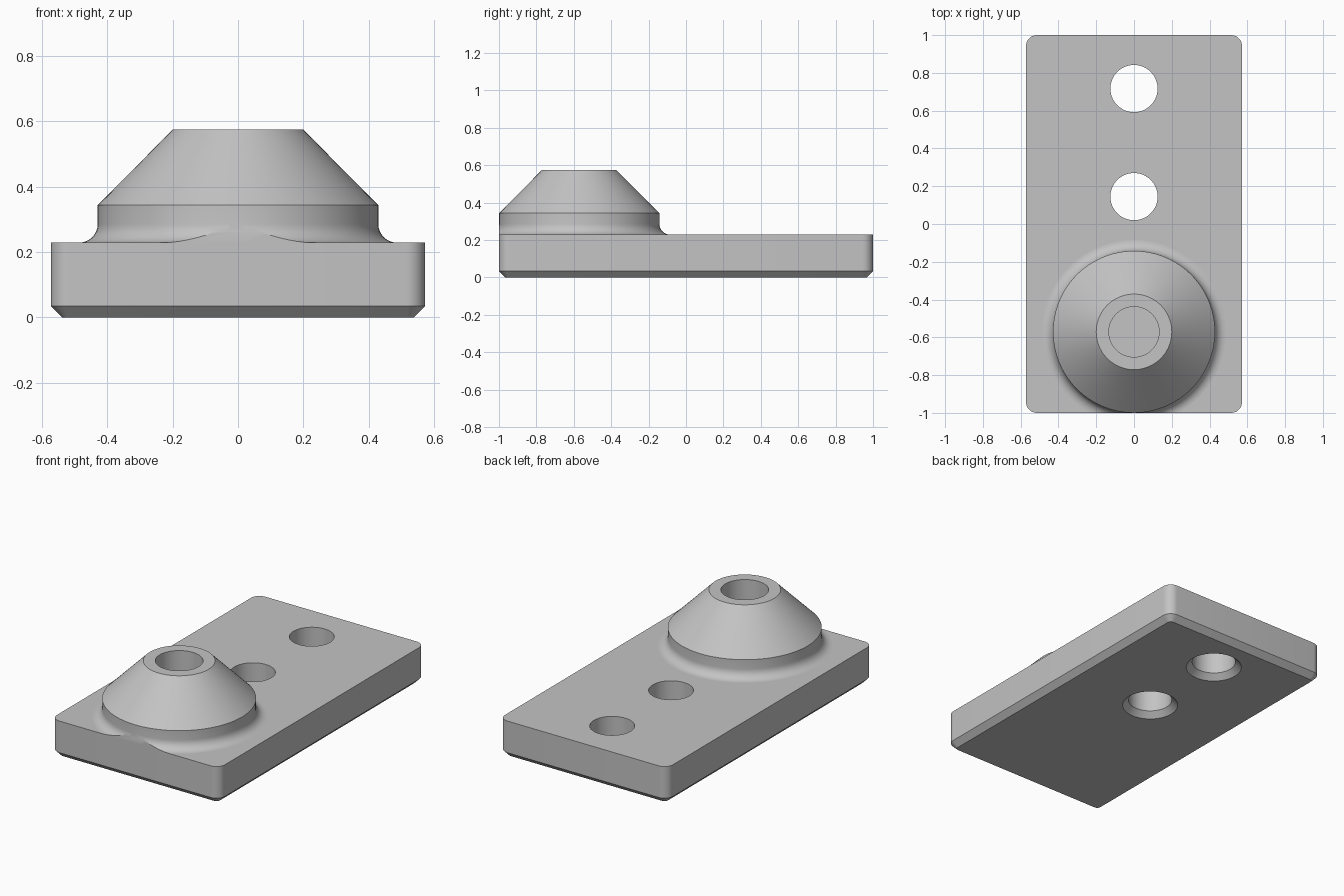
import bpy, bmesh, math

cube = bpy.data.objects.get("Cube")
if cube:
    bpy.data.objects.remove(cube, do_unlink=True)

GREY = (0.55, 0.55, 0.55, 1.0)
mat = bpy.data.materials.new("plain grey")
mat.use_nodes = True
mat.diffuse_color = GREY
mat.node_tree.nodes["Principled BSDF"].inputs["Base Color"].default_value = GREY

HALF_X, HALF_Y, THICK = 0.5714, 1.0, 0.2286
CHAMFER, CORNER = 0.0343, 0.0571
BOSS_Y = -0.571


def finish(bm, name):
    bmesh.ops.recalc_face_normals(bm, faces=bm.faces)
    mesh = bpy.data.meshes.new(name)
    bm.to_mesh(mesh)
    bm.free()
    mesh.materials.append(mat)
    obj = bpy.data.objects.new(name, mesh)
    bpy.context.collection.objects.link(obj)
    return obj


def smooth(obj):
    bpy.ops.object.select_all(action='DESELECT')
    obj.select_set(True)
    bpy.context.view_layer.objects.active = obj
    bpy.ops.object.shade_smooth_by_angle(angle=math.radians(30))


def bridge(bm, loops, wrap=False):
    """Join successive vertex rings with quads."""
    pairs = list(zip(loops, loops[1:]))
    if wrap:
        pairs.append((loops[-1], loops[0]))
    for a, b in pairs:
        n = len(a)
        for i in range(n):
            j = (i + 1) % n
            bm.faces.new((a[i], a[j], b[j], b[i]))


def lathe(profile, cy, steps):
    """Rings of vertices around a vertical axis at y = cy."""
    bm = bmesh.new()
    rings = []
    for r, z in profile:
        rings.append([bm.verts.new((r * math.cos(math.tau * i / steps),
                                    cy + r * math.sin(math.tau * i / steps), z))
                      for i in range(steps)])
    return bm, rings


def rounded_ring(bm, inset, z, steps=8):
    """Rounded rectangle, inset evenly from the plate outline."""
    r = CORNER - inset
    cx, cy = HALF_X - CORNER, HALF_Y - CORNER
    ring = []
    for q, (sx, sy) in enumerate(((1, 1), (-1, 1), (-1, -1), (1, -1))):
        for k in range(steps + 1):
            a = (q + k / steps) * math.pi / 2
            ring.append(bm.verts.new((sx * cx + r * math.cos(a),
                                      sy * cy + r * math.sin(a), z)))
    return ring


# Base plate with rounded corners and chamfered underside
bm = bmesh.new()
rings = [rounded_ring(bm, CHAMFER, 0), rounded_ring(bm, 0, CHAMFER),
         rounded_ring(bm, 0, THICK)]
bridge(bm, rings)
bm.faces.new(rings[0])
bm.faces.new(rings[-1])
plate = finish(bm, "base_plate")

# Two through holes, countersunk from below
R = 0.125
for y in (0.145, 0.717):
    bm, rings = lathe([(R + 2 * CHAMFER, -CHAMFER), (R, CHAMFER), (R, THICK + 0.1)], y, 64)
    bridge(bm, rings)
    bm.faces.new(rings[0])
    bm.faces.new(rings[-1])
    cutter = finish(bm, "hole_cutter")
    cutter.hide_render = True
    mod = plate.modifiers.new("hole", 'BOOLEAN')
    mod.operation = 'DIFFERENCE'
    mod.solver = 'EXACT'
    mod.object = cutter
    bpy.ops.object.select_all(action='DESELECT')
    plate.select_set(True)
    bpy.context.view_layer.objects.active = plate
    bpy.ops.object.modifier_apply(modifier=mod.name)
    bpy.data.objects.remove(cutter, do_unlink=True)
smooth(plate)

# Conical boss with a bore and a filleted foot; the plate top is the bore floor
RB, F = 0.4286, 0.0571
fillet = [(RB + F - F * math.sin(a), THICK + F - F * math.cos(a))
          for a in (k * math.pi / 16 for k in range(9))]
profile = [(0.133, THICK)] + fillet + [(RB, 0.343), (0.2, 0.5735), (0.133, 0.5735)]
bm, rings = lathe(profile, BOSS_Y, 96)
bridge(bm, rings, wrap=True)
# Trim the fillet flush with the front of the plate
cut = bmesh.ops.bisect_plane(bm, geom=bm.verts[:] + bm.edges[:] + bm.faces[:],
                             plane_co=(0, -HALF_Y, 0), plane_no=(0, -1, 0),
                             clear_outer=True)
edges = [e for e in cut["geom_cut"] if isinstance(e, bmesh.types.BMEdge) and e.is_boundary]
bmesh.ops.holes_fill(bm, edges=edges, sides=0)
# Remove the hidden underside
under = [f for f in bm.faces if all(v.co.z < THICK + 1e-5 for v in f.verts)]
bmesh.ops.delete(bm, geom=under, context='FACES')
boss = finish(bm, "conical_boss")
# An open shell: make sure the cone faces point outwards
cone = max(boss.data.polygons, key=lambda p: p.center.z if 0.3 < p.normal.z ** 2 < 0.8 else -1)
if cone.normal.z < 0:
    boss.data.flip_normals()
smooth(boss)
